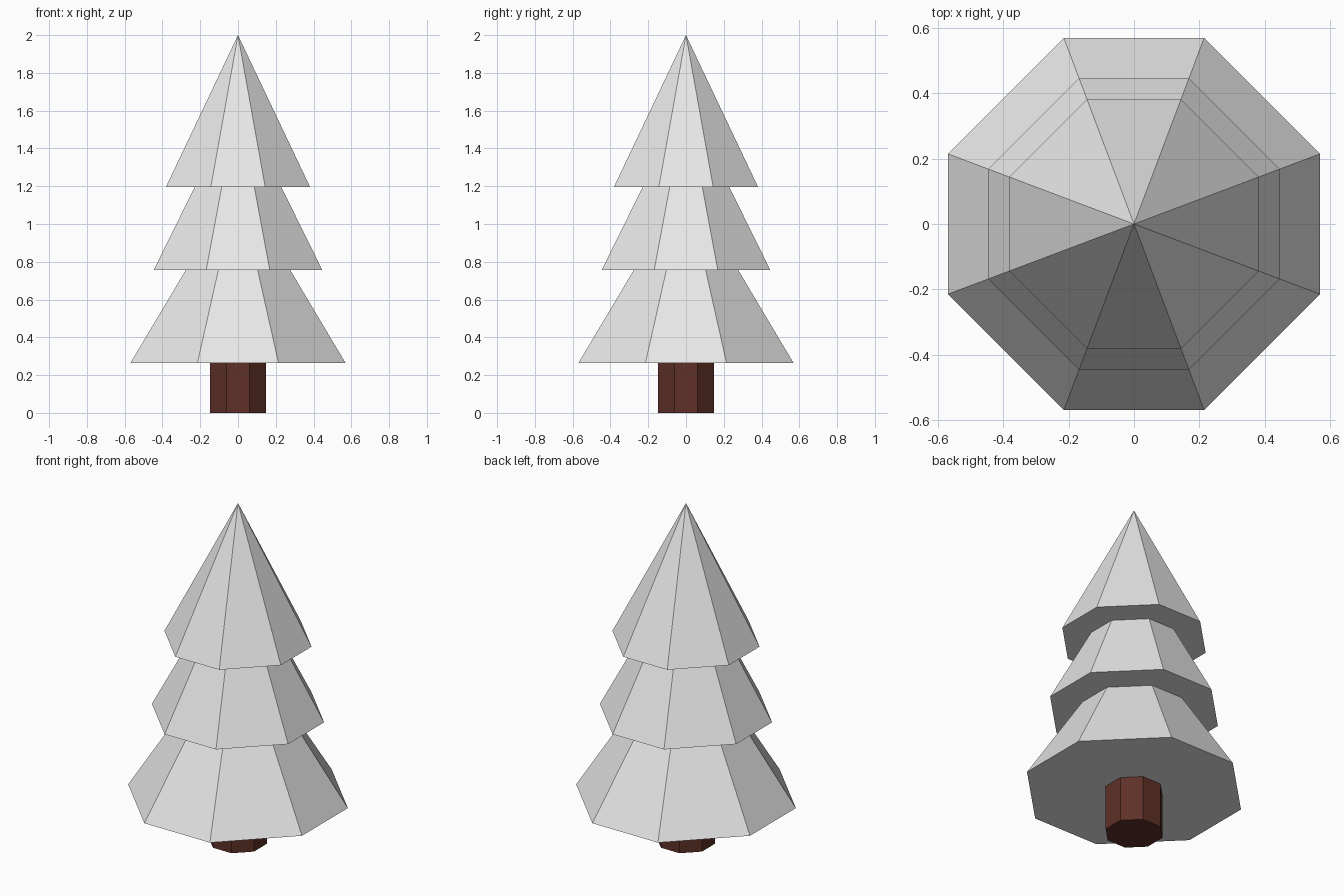
import bpy
import bmesh

cube = bpy.data.objects.get("Cube")
if cube:
    bpy.data.objects.remove(cube, do_unlink=True)


def make_material(name, color):
    mat = bpy.data.materials.new(name)
    mat.use_nodes = True
    mat.diffuse_color = color
    mat.node_tree.nodes["Principled BSDF"].inputs["Base Color"].default_value = color
    return mat


def octagon(bm, half_width, half_side, z):
    """Ring of eight vertices: a square with its corners cut off."""
    ring = []
    x, y = half_width, half_side
    for _ in range(4):
        ring += [bm.verts.new((x, -y, z)), bm.verts.new((x, y, z))]
        # Quarter turn around the z axis
        signs = {0: (1, 1)}
        x, y = signs[0][0] * x, signs[0][1] * y
        for v in bm.verts:
            if v in ring:
                v.co.x, v.co.y = v.co.y, -v.co.x
    return ring


def finish(bm, name, mat):
    bmesh.ops.recalc_face_normals(bm, faces=bm.faces)
    mesh = bpy.data.meshes.new(name)
    bm.to_mesh(mesh)
    bm.free()
    mesh.materials.append(mat)
    obj = bpy.data.objects.new(name, mesh)
    bpy.context.collection.objects.link(obj)
    return obj


def make_tier(name, half_width, base_z, tip_z, mat):
    bm = bmesh.new()
    ring = octagon(bm, half_width, half_width * 0.377, base_z)
    tip = bm.verts.new((0, 0, tip_z))
    bm.faces.new(ring)
    for i, v in enumerate(ring):
        bm.faces.new((ring[i - 1], v, tip))
    return finish(bm, name, mat)


def make_trunk(name, half_width, top_z, mat):
    bm = bmesh.new()
    low = octagon(bm, half_width, half_width * 0.414, 0)
    high = [bm.verts.new((v.co.x, v.co.y, top_z)) for v in low]
    bm.faces.new(low)
    bm.faces.new(high)
    for i in range(len(low)):
        bm.faces.new((low[i - 1], low[i], high[i], high[i - 1]))
    return finish(bm, name, mat)


foliage = make_material("pale grey foliage", (0.8, 0.8, 0.8, 1))
bark = make_material("dark brown bark", (0.113, 0.03, 0.02, 1))

# Trunk, reaching a little way into the foliage
make_trunk("trunk", 0.147, 0.35, bark)

# Three stacked foliage cones
make_tier("lower_foliage", 0.569, 0.265, 1.22, foliage)
make_tier("middle_foliage", 0.446, 0.757, 1.66, foliage)
make_tier("upper_foliage", 0.381, 1.197, 2.0, foliage)
